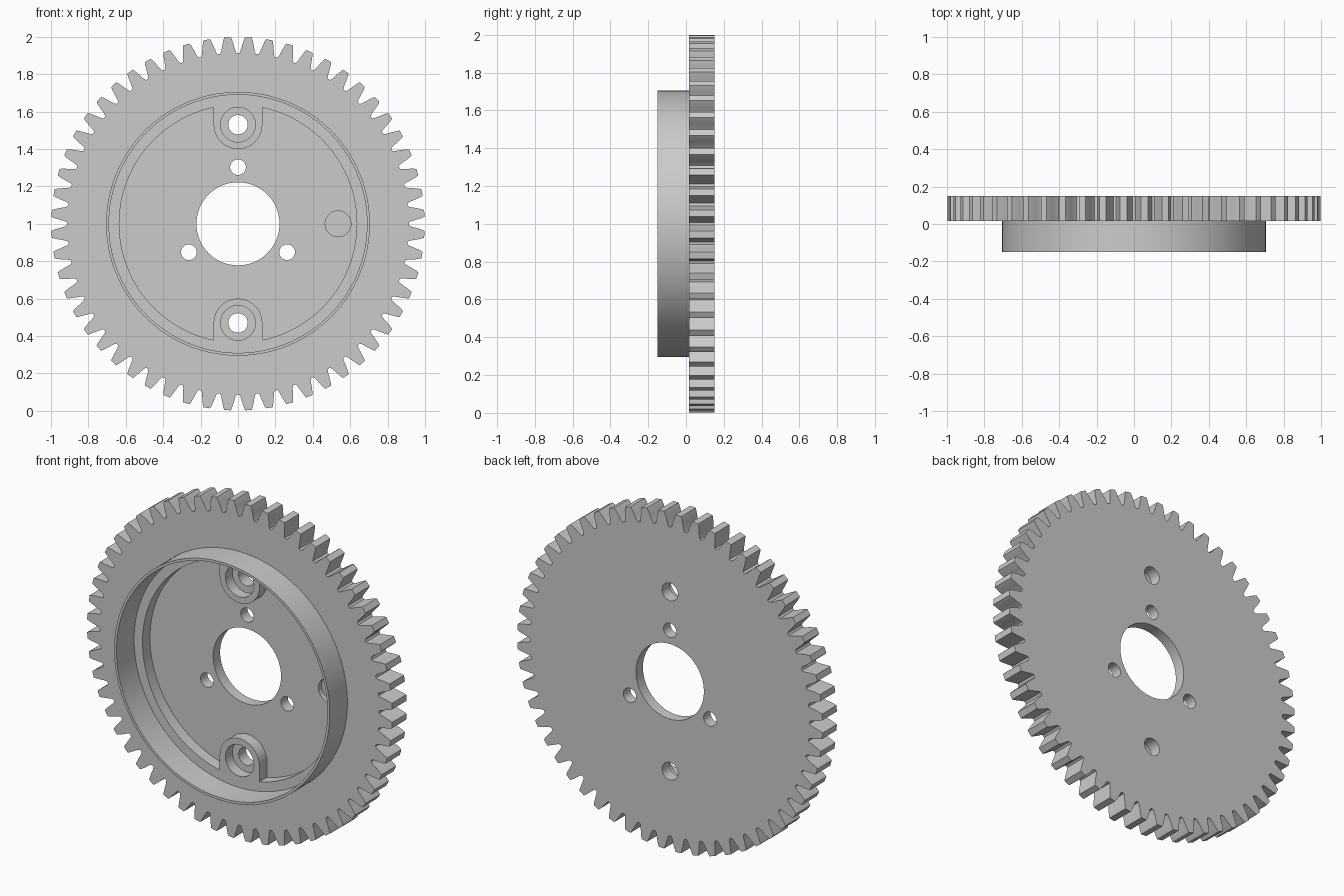
import bpy, bmesh
from math import sin, cos, pi, acos

if "Cube" in bpy.data.objects:
    bpy.data.objects.remove(bpy.data.objects["Cube"])

CZ = 1.0                       # height of the gear axis
FRONT, FLOOR, BACK = 0.015, 0.085, 0.15


def arc(r, a0, a1, n, cx=0.0, cz=0.0):
    return [(cx + r * cos(a0 + (a1 - a0) * i / n),
             cz + r * sin(a0 + (a1 - a0) * i / n)) for i in range(n + 1)]


def circle(r, n, cx=0.0, cz=0.0):
    return arc(r, 0, 2 * pi, n, cx, cz)[:-1]


def prism(name, pts, y0, y1):
    """Extrude an x/z outline along y."""
    bm = bmesh.new()
    f = bm.faces.new([bm.verts.new((x, y0, z + CZ)) for x, z in pts])
    ext = bmesh.ops.extrude_face_region(bm, geom=[f])
    verts = [v for v in ext["geom"] if isinstance(v, bmesh.types.BMVert)]
    bmesh.ops.translate(bm, verts=verts, vec=(0, y1 - y0, 0))
    bmesh.ops.recalc_face_normals(bm, faces=bm.faces)
    me = bpy.data.meshes.new(name)
    bm.to_mesh(me)
    bm.free()
    ob = bpy.data.objects.new(name, me)
    bpy.context.collection.objects.link(ob)
    return ob


def activate(ob):
    bpy.ops.object.select_all(action='DESELECT')
    ob.select_set(True)
    bpy.context.view_layer.objects.active = ob


def cut(ob, pts, y0, y1):
    cutter = prism("cutter", pts, y0, y1)
    cutter.hide_render = True
    mod = ob.modifiers.new("cut", 'BOOLEAN')
    mod.operation, mod.solver, mod.object = 'DIFFERENCE', 'EXACT', cutter
    activate(ob)
    bpy.ops.object.modifier_apply(modifier=mod.name)
    bpy.data.objects.remove(cutter)


# Toothed plate: gaps between teeth fall on the four axes
TEETH = 56
pitch = 2 * pi / TEETH
tooth = [(-0.43, 0.913), (-0.37, 0.924), (-0.29, 0.955), (-0.21, 0.985),
         (-0.16, 0.998)]
tooth += [(-a, r) for a, r in reversed(tooth)]
outline = []
for i in range(TEETH):
    for a, r in tooth:
        t = (i + 0.5 + a) * pitch
        outline.append((r * cos(t), r * sin(t)))
gear = prism("gear_plate", outline, FRONT, BACK)

# Recess in the front face, leaving two U-shaped bosses
R, W, H = 0.635, 0.13, 0.53
a = acos(W / R)
recess = (arc(R, -a, a, 72) + arc(W, 0, -pi, 32, 0, H)
          + arc(R, pi - a, pi + a, 72) + arc(W, pi, 0, 32, 0, -H))
cut(gear, recess, -0.05, FLOOR)

# Counterbored screw holes in the bosses
for s in (1, -1):
    cut(gear, circle(0.093, 48, 0, s * H), -0.05, 0.08)
    cut(gear, circle(0.052, 40, 0, s * H), 0.0, 0.3)

# Shaft bore, three small bolt holes and the blind pocket
cut(gear, circle(0.222, 96), -0.05, 0.3)
for k in range(3):
    t = pi / 2 + k * 2 * pi / 3
    cut(gear, circle(0.042, 36, 0.303 * cos(t), 0.303 * sin(t)), -0.05, 0.3)
cut(gear, circle(0.069, 48, 0.535, 0), -0.05, 0.115)

# Thin raised rim on the front
rim = prism("front_rim", circle(0.705, 144), -0.15, FRONT + 0.005)
cut(rim, circle(0.69, 144), -0.3, 0.3)

for ob in (gear, rim):
    activate(ob)
    bpy.ops.object.shade_smooth_by_angle(angle=0.4)
